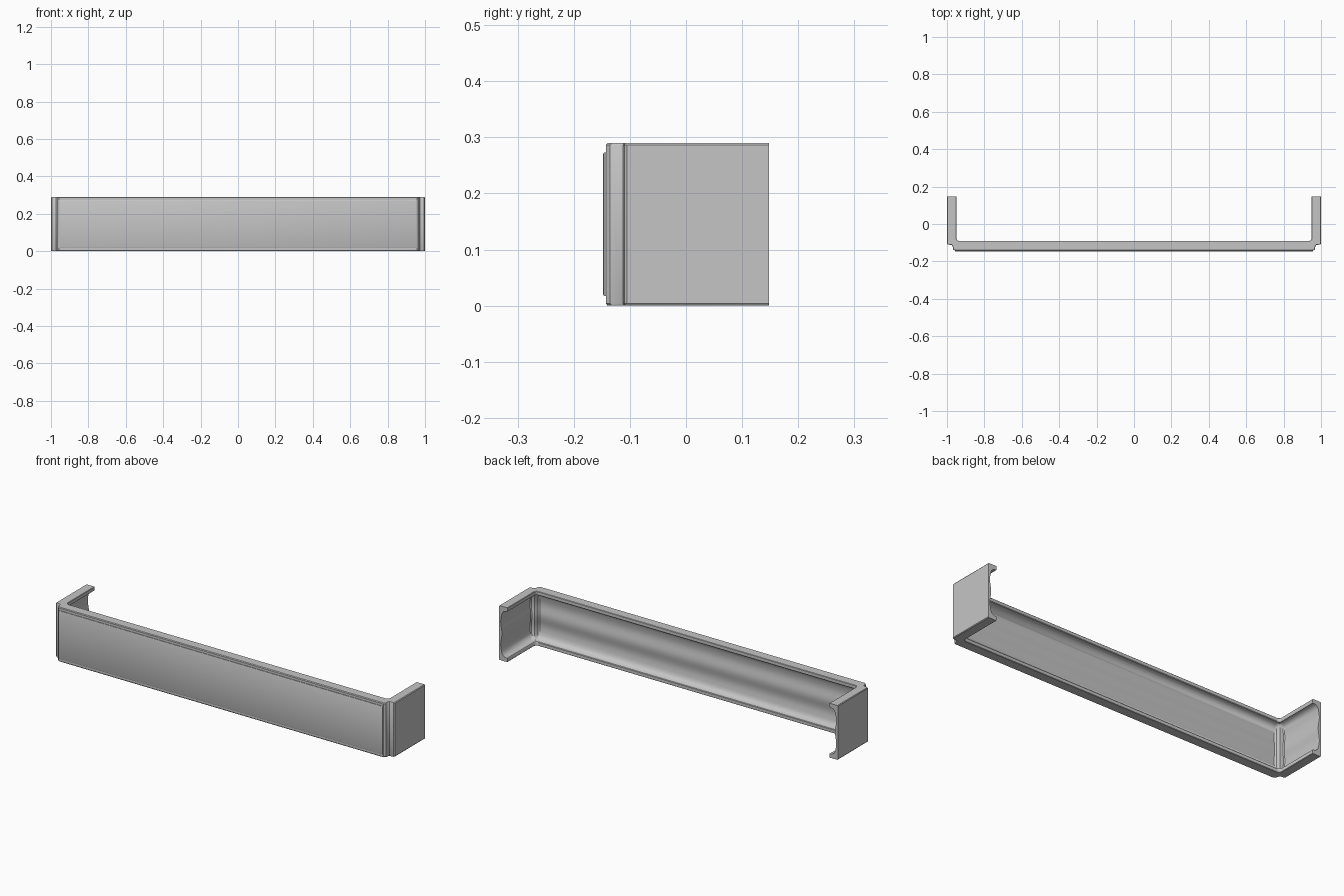
import bpy, bmesh, math

cube = bpy.data.objects.get("Cube")
if cube:
    bpy.data.objects.remove(cube, do_unlink=True)

HEIGHT = 0.29
MID = HEIGHT / 2

grey = bpy.data.materials.new("plain grey")
grey.use_nodes = True
colour = (0.56, 0.56, 0.56, 1)
grey.diffuse_color = colour
grey.node_tree.nodes["Principled BSDF"].inputs["Base Color"].default_value = colour


def finish(name, bm):
    bmesh.ops.recalc_face_normals(bm, faces=bm.faces)
    mesh = bpy.data.meshes.new(name)
    bm.to_mesh(mesh)
    bm.free()
    mesh.materials.append(grey)
    obj = bpy.data.objects.new(name, mesh)
    bpy.context.collection.objects.link(obj)
    bpy.ops.object.select_all(action="DESELECT")
    obj.select_set(True)
    bpy.context.view_layer.objects.active = obj
    bpy.ops.object.shade_smooth_by_angle(angle=math.radians(35))
    return obj


# Cross-section: depth fraction from outer skin to flange lip, and height
def channel_section():
    half = [(0, HEIGHT - 0.004), (0.06, HEIGHT), (0.96, HEIGHT),
            (1, HEIGHT - 0.002), (1, HEIGHT - 0.018), (0.96, HEIGHT - 0.021)]
    wave = []
    steps = 28
    for i in range(steps + 1):
        u = 1 - 2 * i / steps
        depth = 0.2 + 0.07 * (1 + math.cos(2 * math.pi * u)) + 0.3 * u ** 16
        wave.append((depth, MID + 0.122 * u))
    return half + wave + [(d, HEIGHT - z) for d, z in reversed(half)]


# Stations along the left half: outer point and matching inner lip point
left = [((1, 0.148), (0.95, 0.148)),
        ((1, -0.105), (0.95, -0.075)),
        ((0.995, -0.11), (0.949, -0.08)),
        ((0.974, -0.112), (0.947, -0.084)),
        ((0.97, -0.117), (0.945, -0.087)),
        ((0.967, -0.135), (0.941, -0.089)),
        ((0.958, -0.143), (0.935, -0.09))]
right = [((-a[0], a[1]), (-b[0], b[1])) for a, b in reversed(left)]

# Wrap-around channel
bm = bmesh.new()
section = channel_section()
rings = []
for outer, inner in left + right:
    rings.append([bm.verts.new((outer[0] + (inner[0] - outer[0]) * d,
                                outer[1] + (inner[1] - outer[1]) * d, z))
                  for d, z in section])
count = len(section)
for a, b in zip(rings, rings[1:]):
    for i in range(count):
        j = (i + 1) % count
        bm.faces.new((a[i], a[j], b[j], b[i]))
for ring in (rings[0], rings[-1]):
    bm.faces.new(ring)
finish("wraparound_channel", bm)

# Raised face panel with a narrow chamfered border
bm = bmesh.new()
loops = []
for half_x, half_z, y in ((0.956, 0.128, -0.141), (0.956, 0.128, -0.146),
                          (0.952, 0.124, -0.148)):
    loops.append([bm.verts.new((sx * half_x, y, MID + sz * half_z))
                  for sx, sz in ((-1, -1), (1, -1), (1, 1), (-1, 1))])
for a, b in zip(loops, loops[1:]):
    for i in range(4):
        j = (i + 1) % 4
        bm.faces.new((a[i], a[j], b[j], b[i]))
bm.faces.new(loops[0])
bm.faces.new(loops[-1])
finish("raised_front_panel", bm)
